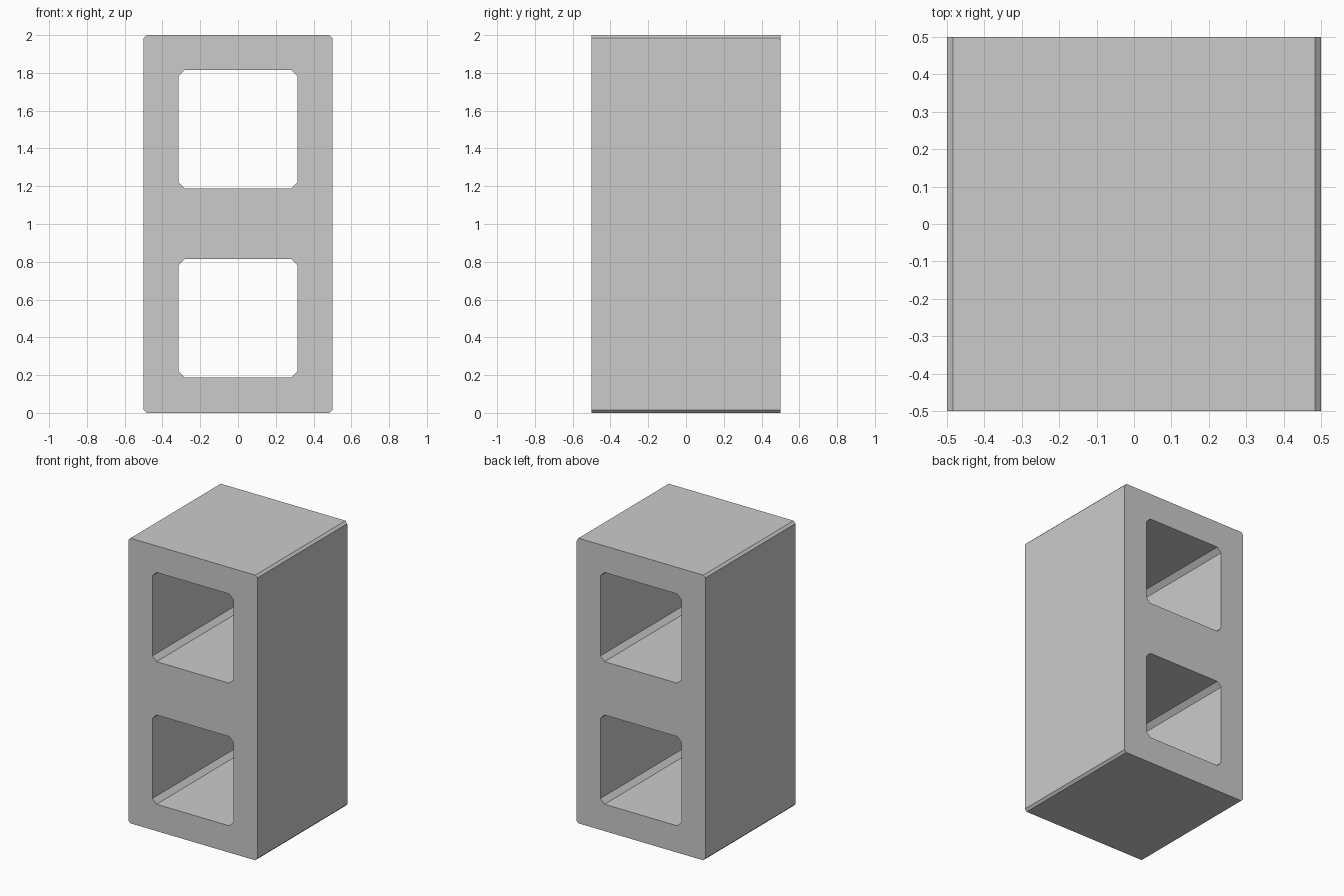
import bpy, bmesh
from mathutils import Vector

if "Cube" in bpy.data.objects:
    bpy.data.objects.remove(bpy.data.objects["Cube"])


def chamfered_rect(bm, hx, z0, z1, c, y):
    """Closed edge loop of a rectangle with cut corners, in the XZ plane."""
    pts = [(-hx + c, z0), (hx - c, z0), (hx, z0 + c), (hx, z1 - c),
           (hx - c, z1), (-hx + c, z1), (-hx, z1 - c), (-hx, z0 + c)]
    vs = [bm.verts.new((x, y, z)) for x, z in pts]
    return [bm.edges.new((vs[i], vs[(i + 1) % 8])) for i in range(8)]


bm = bmesh.new()

# Front face: outer outline with two square holes
edges = chamfered_rect(bm, 0.5, 0.0, 2.0, 0.016, -0.5)
for z in (0.5, 1.5):
    edges += chamfered_rect(bm, 0.314, z - 0.312, z + 0.314, 0.032, -0.5)
bmesh.ops.triangle_fill(bm, edges=edges, use_beauty=True, use_dissolve=False)

# Extrude to full depth
ext = bmesh.ops.extrude_face_region(bm, geom=bm.faces[:], use_keep_orig=True)
bmesh.ops.translate(bm, vec=(0, 1, 0),
                    verts=[g for g in ext["geom"] if isinstance(g, bmesh.types.BMVert)])
bmesh.ops.recalc_face_normals(bm, faces=bm.faces[:])

# Small nick in the top back right corner
a, b, c = Vector((0.484, 0.5, 2)), Vector((0.5, 0.488, 1.984)), Vector((0.5, 0.5, 1.972))
bmesh.ops.bisect_plane(bm, geom=bm.verts[:] + bm.edges[:] + bm.faces[:], dist=1e-5,
                       plane_co=a, plane_no=(b - a).cross(c - a).normalized(),
                       clear_outer=True)
bmesh.ops.holes_fill(bm, edges=[e for e in bm.edges if e.is_boundary], sides=0)
bmesh.ops.recalc_face_normals(bm, faces=bm.faces[:])

mesh = bpy.data.meshes.new("concrete_block")
bm.to_mesh(mesh)
bm.free()
bpy.context.collection.objects.link(bpy.data.objects.new("concrete_block", mesh))
